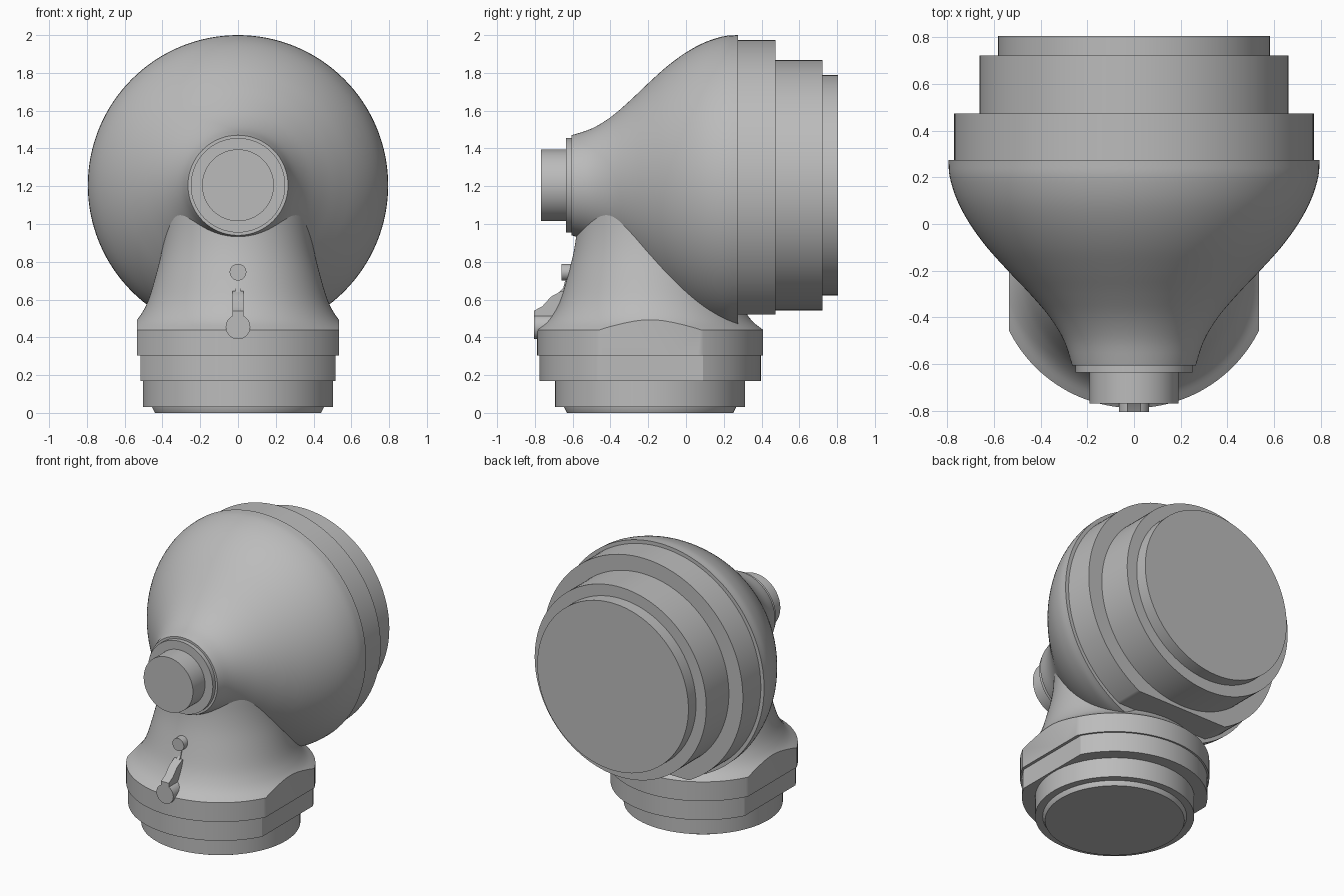
import bpy, bmesh, math
from mathutils import Vector, Matrix

if "Cube" in bpy.data.objects:
    bpy.data.objects.remove(bpy.data.objects["Cube"], do_unlink=True)

metal = bpy.data.materials.new("plain_grey")
metal.use_nodes = True
GREY = (0.5, 0.5, 0.5, 1)
metal.diffuse_color = GREY
metal.node_tree.nodes["Principled BSDF"].inputs["Base Color"].default_value = GREY

BODY_Z = 1.205    # height of the horizontal body axis
BASE_Y = -0.19    # depth of the vertical base axis


def finish(name, bm):
    bmesh.ops.recalc_face_normals(bm, faces=bm.faces)
    mesh = bpy.data.meshes.new(name)
    bm.to_mesh(mesh)
    bm.free()
    mesh.materials.append(metal)
    ob = bpy.data.objects.new(name, mesh)
    bpy.context.collection.objects.link(ob)
    bpy.ops.object.select_all(action='DESELECT')
    ob.select_set(True)
    bpy.context.view_layer.objects.active = ob
    bpy.ops.object.shade_smooth_by_angle(angle=math.radians(28))
    return ob


def smooth_path(pts, n=4):
    """Catmull-Rom curve through 2D points."""
    p = [Vector(q) for q in pts]
    p = [2 * p[0] - p[1]] + p + [2 * p[-1] - p[-2]]
    out = []
    for a, b, c, d in zip(p, p[1:], p[2:], p[3:]):
        for i in range(n):
            t = i / n
            out.append(0.5 * (2 * b + (c - a) * t + (2 * a - 5 * b + 4 * c - d) * t ** 2
                              + (3 * b - a - 3 * c + d) * t ** 3))
    return [tuple(v) for v in out] + [tuple(pts[-1])]


def turned(name, profile, along_y, cuts=(), origin=None, steps=128):
    """Turn a (radius, position) profile into a closed solid, trimmed by planes."""
    bm = bmesh.new()
    pts = [(0, profile[0][1])] + list(profile) + [(0, profile[-1][1])]
    vs = [bm.verts.new((r, 0, h)) for r, h in pts]
    es = [bm.edges.new(pair) for pair in zip(vs, vs[1:])]
    bmesh.ops.spin(bm, geom=vs + es, cent=(0, 0, 0), axis=(0, 0, 1),
                   angle=math.tau, steps=steps, use_duplicate=False)
    bmesh.ops.remove_doubles(bm, verts=bm.verts, dist=1e-4)
    if along_y:
        place = Matrix.Translation(origin or (0, 0, BODY_Z)) @ Matrix.Rotation(-math.pi / 2, 4, 'X')
    else:
        place = Matrix.Translation(origin or (0, BASE_Y, 0))
    bm.transform(place)
    for co, no in cuts:
        geom = bm.verts[:] + bm.edges[:] + bm.faces[:]
        cut = bmesh.ops.bisect_plane(bm, geom=geom, plane_co=co, plane_no=no,
                                     clear_outer=True, dist=1e-5)["geom_cut"]
        edges = [e for e in cut if isinstance(e, bmesh.types.BMEdge)]
        bmesh.ops.edgenet_fill(bm, edges=edges)
    return finish(name, bm)


def cylinder(name, radius, start, end, along_y, **kw):
    return turned(name, [(radius, start), (radius, end)], along_y, **kw)


def side_flats(x):
    return [((x, 0, 0), (1, 0, 0)), ((-x, 0, 0), (-1, 0, 0))]


# Bulbous body, front knob and stepped rear rings
bulb = smooth_path([(.265, -.605), (.30, -.5), (.36, -.4), (.445, -.3), (.54, -.2), (.63, -.1),
                    (.703, 0), (.757, .1), (.789, .2), (.795, .275)])
turned("bulb_body", bulb, True)
cylinder("front_collar", .25, -.635, -.58, True)
cylinder("front_knob", .19, -.768, -.6, True)
cylinder("rear_ring_large", .77, .25, .473, True, cuts=[((0, 0, .52), (0, 0, -1))])
cylinder("rear_ring_middle", .662, .45, .722, True)
cylinder("rear_cap", .583, .7, .806, True)

# Base with flared neck and flat sides
neck = smooth_path([(.598, .44), (.545, .482), (.505, .535), (.47, .61), (.432, .74),
                    (.405, .85), (.39, .95), (.384, 1.05), (.38, 1.17)])
turned("neck_and_flange", [(.598, .305)] + neck, False, cuts=side_flats(.535))
cylinder("base_middle_ring", .586, .168, .32, False, cuts=side_flats(.515))
cylinder("base_lower_ring", .503, .03, .18, False)
turned("base_foot", [(.44, 0), (.455, .03), (.455, .05)], False)

# Small latch on the front: pivot, tapering arm, stem and eyelet
cylinder("latch_pivot", .065, -.806, -.6, True, origin=(0, 0, .455), steps=48)
cylinder("latch_eyelet", .044, -.66, -.57, True, origin=(0, 0, .745), steps=48)


def plate(name, outline, half):
    """Extrude a side outline of (y, z) points across x."""
    bm = bmesh.new()
    face = bm.faces.new([bm.verts.new((-half, y, z)) for y, z in outline])
    ext = bmesh.ops.extrude_face_region(bm, geom=[face])["geom"]
    bmesh.ops.translate(bm, vec=(2 * half, 0, 0),
                        verts=[v for v in ext if isinstance(v, bmesh.types.BMVert)])
    return finish(name, bm)


plate("latch_arm", [(-.806, .46), (-.806, .54), (-.76, .565), (-.715, .615),
                    (-.66, .645), (-.6, .645), (-.62, .46)], .03)
plate("latch_stem", [(-.69, .62), (-.65, .66), (-.635, .72), (-.59, .72), (-.6, .62)], .012)
